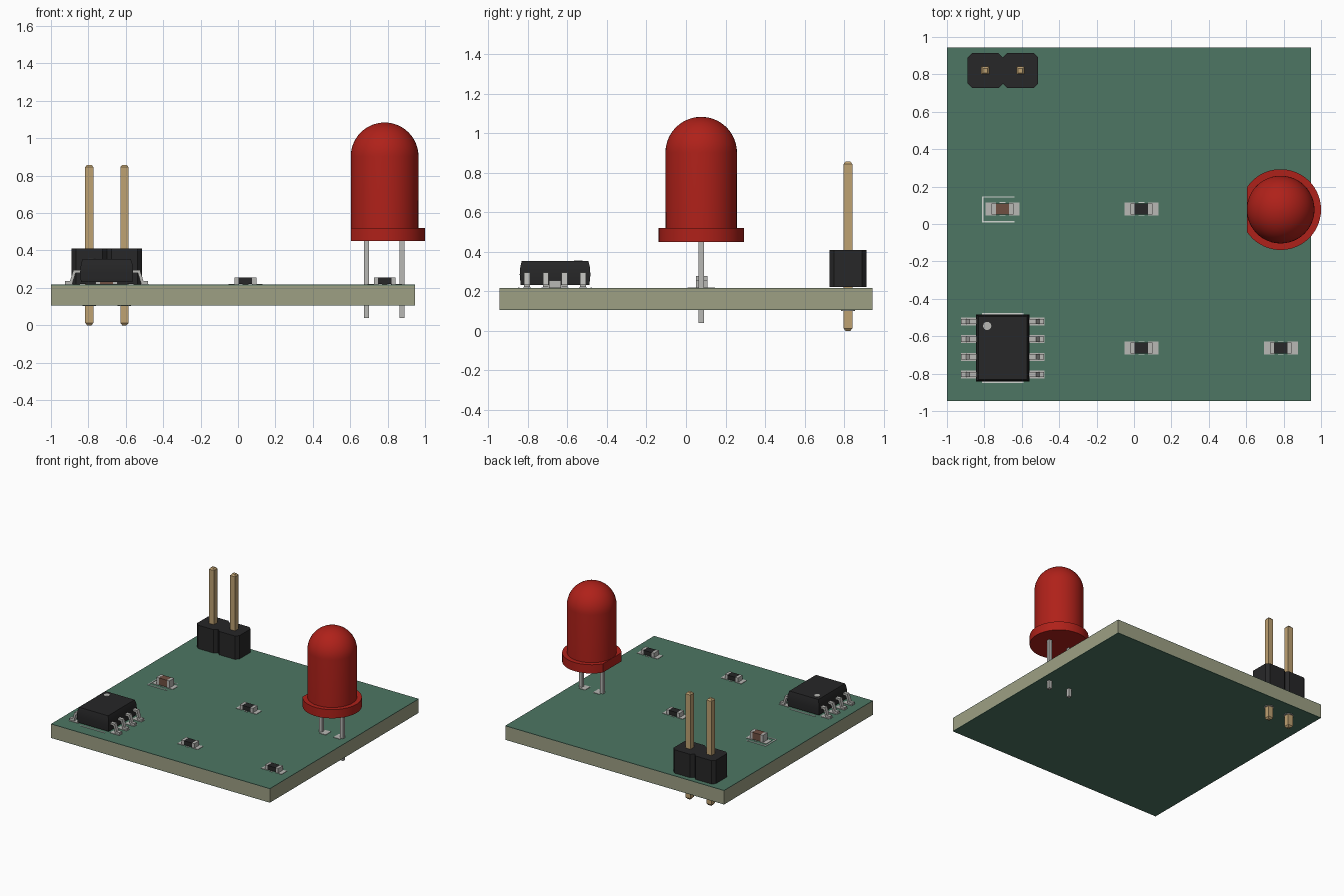
import bpy, bmesh
from math import sin, cos, pi, acos, radians

if "Cube" in bpy.data.objects:
    bpy.data.objects.remove(bpy.data.objects["Cube"])


def material(name, r, g, b):
    m = bpy.data.materials.new(name)
    m.diffuse_color = (r, g, b, 1)
    m.use_nodes = True
    m.node_tree.nodes["Principled BSDF"].inputs["Base Color"].default_value = m.diffuse_color
    return m


GREEN = material("solder_mask_green", 0.075, 0.18, 0.125)
OLIVE = material("substrate_olive", 0.34, 0.35, 0.23)
BLACK = material("plastic_black", 0.02, 0.02, 0.021)
SILVER = material("metal_silver", 0.48, 0.48, 0.46)
GOLD = material("pin_gold", 0.52, 0.36, 0.17)
RED = material("led_red", 0.43, 0.015, 0.01)
BROWN = material("ceramic_brown", 0.16, 0.08, 0.055)
WHITE = material("silkscreen_white", 0.65, 0.68, 0.65)


def loft(name, rings, mat):
    """Skin a stack of equal-length rings and cap both ends."""
    bm = bmesh.new()
    vs = [[bm.verts.new(p) for p in r] for r in rings]
    n = len(vs[0])
    for a, b in zip(vs, vs[1:]):
        for i in range(n):
            j = (i + 1) % n
            bm.faces.new((a[i], a[j], b[j], b[i]))
    bm.faces.new(vs[0][::-1])
    bm.faces.new(vs[-1])
    bmesh.ops.recalc_face_normals(bm, faces=bm.faces[:])
    for f in bm.faces:
        f.smooth = True
    for e in bm.edges:
        e.smooth = e.calc_face_angle(0) < radians(30)
    me = bpy.data.meshes.new(name)
    bm.to_mesh(me)
    bm.free()
    me.materials.append(mat)
    ob = bpy.data.objects.new(name, me)
    bpy.context.collection.objects.link(ob)
    return ob


def rect(x, y, hx, hy, z):
    return [(x - hx, y - hy, z), (x + hx, y - hy, z), (x + hx, y + hy, z), (x - hx, y + hy, z)]


def box(name, x, y, sx, sy, z0, z1, mat):
    return loft(name, [rect(x, y, sx / 2, sy / 2, z) for z in (z0, z1)], mat)


def circle(x, y, r, z, n=48):
    return [(x + r * cos(2 * pi * i / n), y + r * sin(2 * pi * i / n), z) for i in range(n)]


def disc(name, x, y, r, z0, z1, mat, n=32):
    return loft(name, [circle(x, y, r, z0, n), circle(x, y, r, z1, n)], mat)


# Board: substrate with a thin mask on each face
TOP, BOT = 0.218, 0.105
box("board_substrate", -0.0275, 0, 1.945, 1.89, BOT + 0.004, TOP - 0.004, OLIVE)
box("top_mask", -0.0275, 0, 1.945, 1.89, TOP - 0.004, TOP, GREEN)
box("bottom_mask", -0.0275, 0, 1.945, 1.89, BOT, BOT + 0.004, GREEN)
PAD = TOP + 0.003


def chip(name, x, y, height, middle):
    """Small two-terminal part on its pads."""
    z0, z1 = PAD, TOP + height
    for s, side in ((-1, "left"), (1, "right")):
        box(f"{name}_{side}_pad", x + s * 0.063, y, 0.056, 0.068, TOP, PAD, SILVER)
        box(f"{name}_{side}_terminal", x + s * 0.047, y, 0.022, 0.06, z0, z1, SILVER)
        box(f"{name}_silk_{side}", x, y + s * 0.036, 0.03, 0.005, TOP, PAD, WHITE)
    box(f"{name}_body", x, y, 0.074, 0.058, z0 + 0.001, z1 - 0.001, middle)


chip("resistor_centre", 0.04, 0.08, 0.038, BLACK)
chip("resistor_front", 0.04, -0.663, 0.038, BLACK)
chip("resistor_corner", 0.785, -0.663, 0.038, BLACK)
chip("capacitor", -0.703, 0.08, 0.06, BROWN)

# Capacitor outline, open on the right
box("capacitor_outline_left", -0.808, 0.078, 0.008, 0.138, TOP, PAD, WHITE)
for s in (-1, 1):
    box("capacitor_outline_side", -0.725, 0.078 + s * 0.066, 0.17, 0.007, TOP, PAD, WHITE)

# Eight-lead chip
CX, CY = -0.702, -0.663
loft("chip_body", [rect(CX, CY, hx, hy, z) for hx, hy, z in (
    (0.138, 0.174, 0.232), (0.142, 0.179, 0.285), (0.138, 0.176, 0.325), (0.129, 0.169, 0.354))], BLACK)
disc("chip_dot", -0.785, -0.545, 0.022, 0.35, 0.356, SILVER)
lead_profile = [(0.12, 0.296), (0.178, 0.296), (0.196, 0.238), (0.222, 0.238),
                (0.222, 0.222), (0.184, 0.222), (0.166, 0.28), (0.12, 0.28)]
for s in (-1, 1):
    box("chip_outline", CX, CY + s * 0.183, 0.22, 0.007, TOP, PAD, WHITE)
    for i in range(4):
        y = CY + (i - 1.5) * 0.0945
        loft("chip_lead", [[(CX + s * d, y + w, z) for d, z in lead_profile]
                           for w in (-0.0145, 0.0145)], SILVER)
        box("chip_pad", CX + s * 0.183, y, 0.082, 0.042, TOP, PAD, SILVER)

# Pin header: two chamfered cells in one block
HX, HY, P, C = -0.701, 0.82, 0.094, 0.024
half = [(-2 * P, -P + C), (-2 * P + C, -P), (-C, -P), (0, -P + C), (C, -P), (2 * P - C, -P), (2 * P, -P + C)]
outline = half + [(-x, -y) for x, y in half]
loft("header_block", [[(HX + x, HY + y, z) for x, y in outline] for z in (0.222, 0.41)], BLACK)
for s in (-1, 1):
    x = HX + s * P
    loft("header_pin", [rect(x, HY, h, h, z) for h, z in (
        (0.012, 0.0), (0.022, 0.013), (0.022, 0.845), (0.012, 0.858))], GOLD)
    disc("header_pin_pad", x, HY, 0.036, BOT - 0.003, BOT, SILVER)

# LED: flange with one flat side, domed body, two leads
LX, LY, R, RF = 0.784, 0.077, 0.181, 0.216
a = acos(-R / RF)
arc = [(LX + RF * cos(t), LY + RF * sin(t)) for t in (-a + 2 * a * i / 44 for i in range(45))]
loft("led_flange", [[(x, y, z) for x, y in arc] for z in (0.45, 0.52)], RED)
dome = [(R * cos(pi / 2 * i / 14), 0.903 + R * sin(pi / 2 * i / 14)) for i in range(14)] + [(0.004, 1.084)]
loft("led_body", [circle(LX, LY, r, z) for r, z in [(R - 0.001, 0.455)] + dome], RED)
for s in (-1, 1):
    box("led_lead", LX - 0.002 + s * 0.094, LY, 0.027, 0.027, 0.04, 0.46, SILVER)
    box("led_pad", LX + s * 0.063, LY, 0.056, 0.068, TOP, PAD, SILVER)
